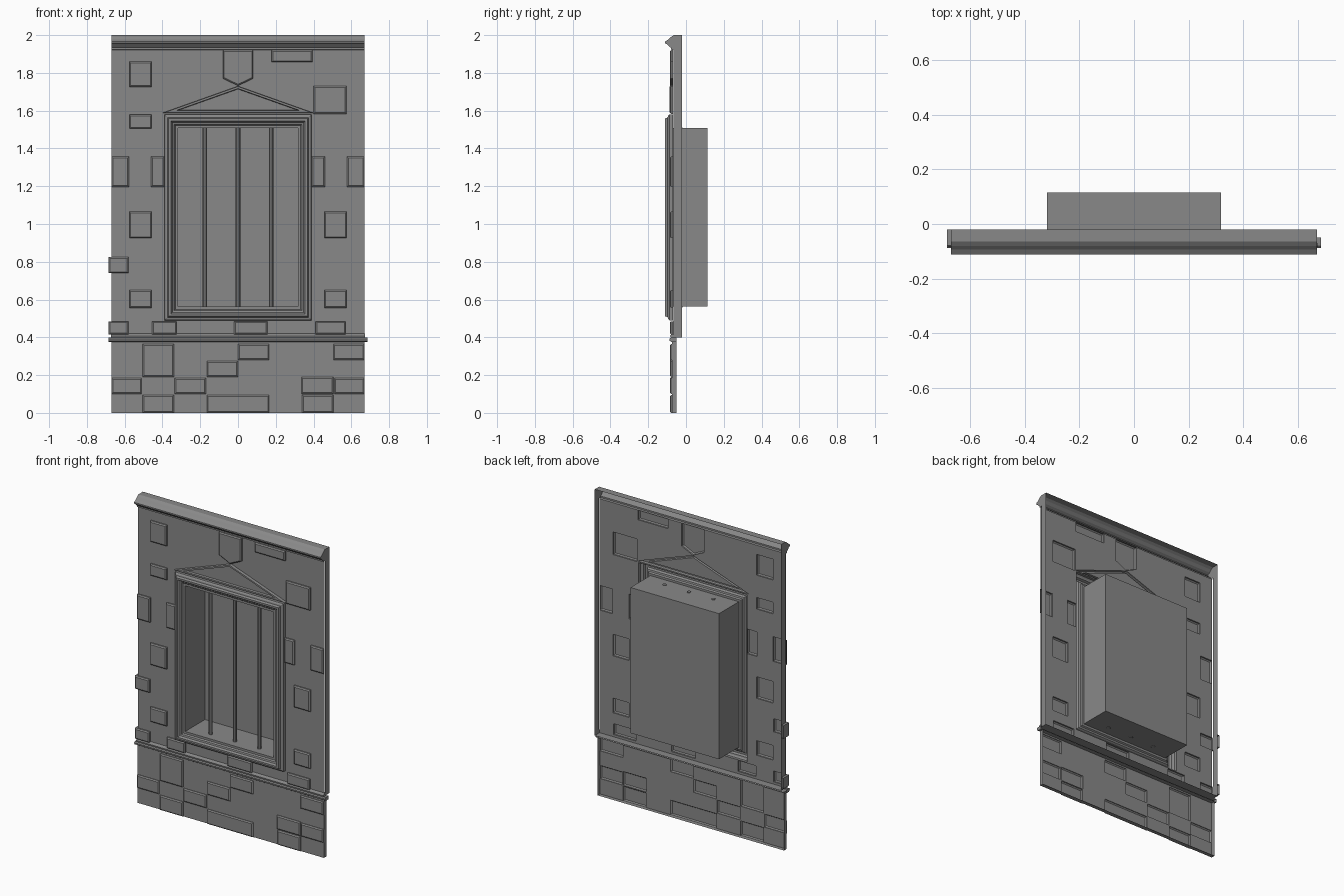
import bpy
import bmesh
from mathutils import Vector
from mathutils.geometry import delaunay_2d_cdt

if "Cube" in bpy.data.objects:
    bpy.data.objects.remove(bpy.data.objects["Cube"], do_unlink=True)

stone = bpy.data.materials.new("grey stone")
stone.use_nodes = True
GREY = (0.25, 0.25, 0.25, 1)
stone.diffuse_color = GREY
stone.node_tree.nodes["Principled BSDF"].inputs["Base Color"].default_value = GREY

WALL, BASE, RAISED = -0.07, -0.075, -0.085
HALF = 0.67


def finish(name, bm):
    mesh = bpy.data.meshes.new(name)
    bm.to_mesh(mesh)
    bm.free()
    mesh.materials.append(stone)
    obj = bpy.data.objects.new(name, mesh)
    bpy.context.collection.objects.link(obj)
    return obj


def rect(x0, x1, z0, z1):
    return [Vector(p) for p in ((x0, z0), (x1, z0), (x1, z1), (x0, z1))]


def inset(poly, d):
    """Move every edge of a counter-clockwise outline inward by d."""
    out = []
    for i, p in enumerate(poly):
        e1 = (p - poly[i - 1]).normalized()
        e2 = (poly[(i + 1) % len(poly)] - p).normalized()
        n1, n2 = Vector((-e1.y, e1.x)), Vector((-e2.y, e2.x))
        out.append(p + (n1 + n2) * d / (1 + n1.dot(n2)))
    return out


def shell(name, poly, stages, cap=True):
    """Hollow relief: outline lofted through (inset, y) stages."""
    bm = bmesh.new()
    rings = [[bm.verts.new((p.x, y, p.y)) for p in inset(poly, d)] for d, y in stages]
    n = len(poly)
    for a, b in zip(rings, rings[1:]):
        for i in range(n):
            j = (i + 1) % n
            bm.faces.new((a[i], a[j], b[j], b[i]))
    if cap:
        bm.faces.new(rings[-1])
    return finish(name, bm)


def block(name, poly, y0):
    return shell(name, poly, [(0, y0), (0, RAISED + 0.006), (0.007, RAISED)])


def sheet(name, outline, holes, y):
    """Flat sheet with the hole outlines left open."""
    coords, faces = [], []
    for poly in [outline] + holes:
        faces.append(list(range(len(coords), len(coords) + len(poly))))
        coords += poly
    vs, _, tris, _, _, source = delaunay_2d_cdt(coords, [], faces, 1, 1e-5)
    bm = bmesh.new()
    verts = [bm.verts.new((v.x, y, v.y)) for v in vs]
    for tri, src in zip(tris, source):
        if list(src) == [0]:
            face = bm.faces.new([verts[i] for i in tri])
            face.normal_update()
            if face.normal.y > 0:
                face.normal_flip()
    bmesh.ops.dissolve_limit(bm, angle_limit=0.01, verts=bm.verts, edges=bm.edges)
    return finish(name, bm)


def moulding(name, profile, half):
    """Profile of (y, z) points run along x, closed at both ends."""
    bm = bmesh.new()
    a, b = [[bm.verts.new((x, y, z)) for y, z in profile] for x in (-half, half)]
    for i in range(len(profile) - 1):
        bm.faces.new((a[i], b[i], b[i + 1], a[i + 1]))
    bm.faces.new(a)
    bm.faces.new(b[::-1])
    bmesh.ops.recalc_face_normals(bm, faces=bm.faces)
    return finish(name, bm)


# Stones standing out of the upper wall
stones = [
    (-0.575, -0.457, 1.725, 1.86), (-0.575, -0.457, 1.505, 1.58),
    (-0.575, -0.457, 0.925, 1.065), (-0.575, -0.457, 0.555, 0.65),
    (0.457, 0.575, 0.925, 1.065), (0.457, 0.575, 0.555, 0.65),
    (0.177, 0.394, 1.857, 1.92), (0.4, 0.574, 1.583, 1.73),
    (-0.455, -0.325, 0.415, 0.485), (-0.02, 0.155, 0.415, 0.485),
    (0.41, 0.57, 0.415, 0.485),
]
for s in (-1, 1):
    for a, b in ((0.39, 0.46), (0.577, HALF)):
        stones.append((*sorted((s * a, s * b)), 1.197, 1.357))
corner_stones = [(-0.685, -0.58, 0.74, 0.825), (-0.685, -0.58, 0.415, 0.485)]

wall_holes = []
for i, r in enumerate(stones + corner_stones):
    poly = rect(*r)
    block("wall_stone_%d" % i, poly, WALL)
    wall_holes.append(rect(max(r[0], -HALF), *r[1:]))

# Corner stones wrap round the side edge
for i, (x0, _, z0, z1) in enumerate(corner_stones):
    shell("corner_return_%d" % i, rect(x0, -HALF, z0, z1), [(0, -0.02), (0, WALL)])

# Keystone and gable over the window
keystone = [Vector(p) for p in
            ((-0.08, 1.77), (0, 1.732), (0.08, 1.77), (0.08, 1.92), (-0.08, 1.92))]
block("keystone", keystone, WALL)
gable = [Vector(p) for p in ((-0.4, 1.588), (0.4, 1.588), (0, 1.73))]
shell("gable", gable, [(0, WALL), (0, -0.082), (0.002, -0.088),
                       (0.012, -0.088), (0.015, -0.075)])

# Window frame, running on into the deep box behind it
window = rect(-0.39, 0.39, 0.49, 1.58)
shell("window_frame_and_box", window, [
    (0, WALL), (0, -0.088), (0.008, -0.095), (0.016, -0.097), (0.022, -0.112),
    (0.034, -0.112), (0.042, -0.1), (0.052, -0.097), (0.058, -0.088),
    (0.072, -0.088), (0.072, 0.115)])

# Window bars
for i in (-1, 0, 1):
    bm = bmesh.new()
    bmesh.ops.create_cone(bm, cap_ends=True, segments=8, radius1=0.012,
                          radius2=0.012, depth=0.954)
    bmesh.ops.translate(bm, verts=bm.verts, vec=(0.175 * i, -0.03, 1.035))
    finish("window_bar_%d" % (i + 2), bm)

# Upper wall with its return edges
sheet("wall", rect(-HALF, HALF, 0.4, 1.92), wall_holes + [keystone, gable, window], WALL)
shell("wall_edge", rect(-HALF, HALF, 0.4, 2.0), [(0, -0.02), (0, WALL + 0.005)], cap=False)

# Base course of large stones
base_stones = [
    (-0.505, -0.34, 0.19, 0.365), (0, 0.165, 0.28, 0.365),
    (-0.165, 0, 0.19, 0.275), (0.505, HALF, 0.28, 0.365),
    (-HALF, -0.51, 0.1, 0.185), (-0.335, -0.17, 0.1, 0.185),
    (-0.505, -0.34, 0, 0.095), (-0.165, 0.165, 0, 0.095),
    (0.335, 0.505, 0.1, 0.19), (0.51, HALF, 0.1, 0.185),
    (0.34, 0.505, 0, 0.095),
]
base_polys = [rect(*r) for r in base_stones]
for i, poly in enumerate(base_polys):
    block("base_stone_%d" % i, poly, BASE)
sheet("base", rect(-HALF, HALF, 0, 0.38), base_polys, BASE)
shell("base_edge", rect(-HALF, HALF, 0, 0.38), [(0, -0.05), (0, BASE)], cap=False)

# Ledge between base and wall, cornice on top
moulding("ledge", [(-0.05, 0.375), (-0.076, 0.375), (-0.086, 0.381), (-0.088, 0.392),
                   (-0.08, 0.398), (-0.076, 0.398), (-0.05, 0.398)], 0.685)
moulding("ledge_top", [(-0.06, 0.398), (-0.082, 0.398), (-0.084, 0.408),
                       (-0.078, 0.416), (WALL, 0.42)], HALF + 0.003)
moulding("cornice", [(WALL, 1.92), (-0.08, 1.924), (-0.08, 1.934), (-0.088, 1.938),
                     (-0.1, 1.952), (-0.111, 1.957), (-0.111, 1.966), (-0.094, 1.976),
                     (-0.08, 1.99), (-0.065, 2.0), (-0.02, 2.0)], HALF)
